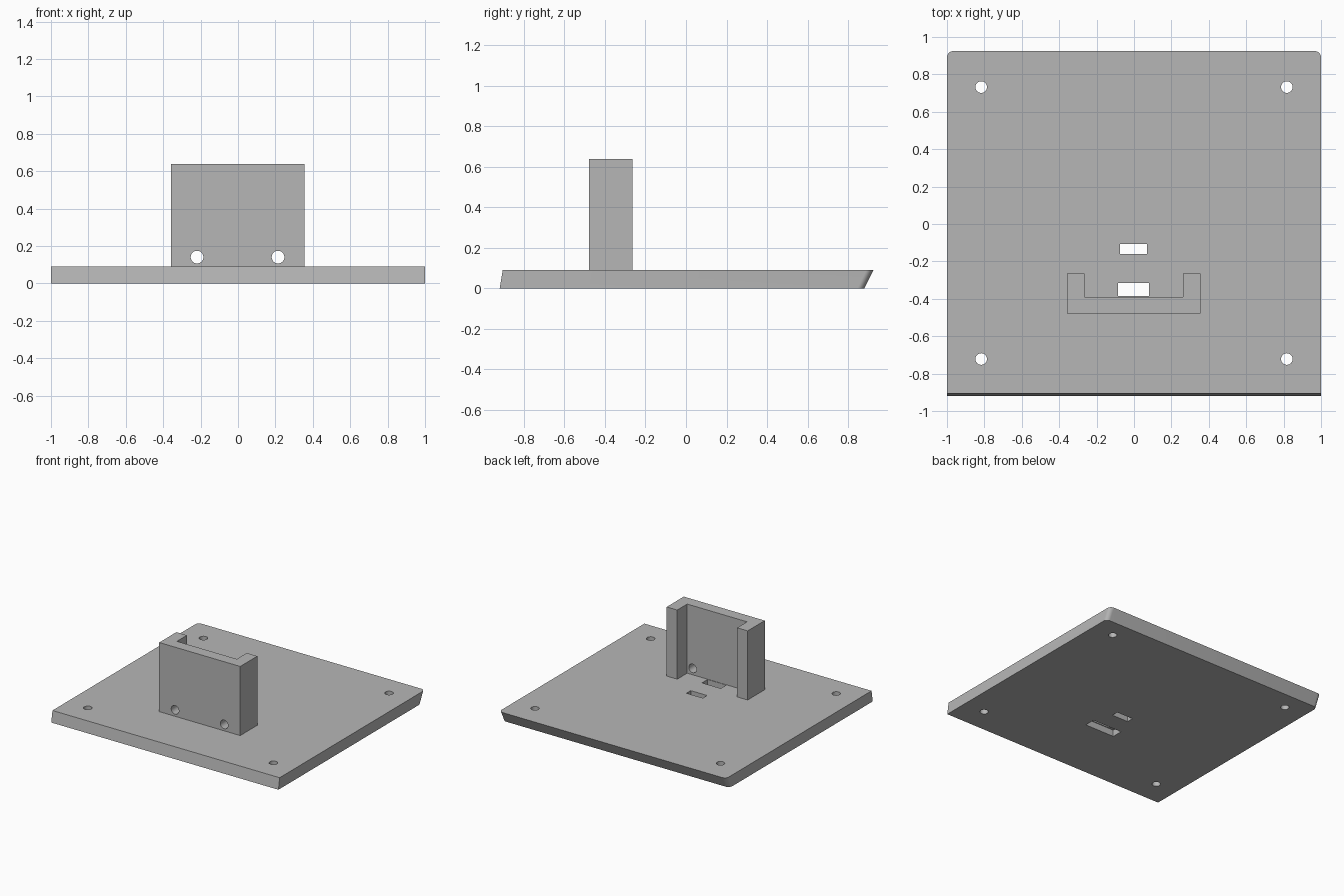
import bpy
import bmesh
from math import cos, sin, pi, radians
from mathutils import Matrix

if "Cube" in bpy.data.objects:
    bpy.data.objects.remove(bpy.data.objects["Cube"], do_unlink=True)

GREY = (0.47, 0.47, 0.47, 1.0)
grey = bpy.data.materials.new("plain_grey")
grey.use_nodes = True
grey.diffuse_color = GREY
grey.node_tree.nodes["Principled BSDF"].inputs["Base Color"].default_value = GREY

PLATE_TOP = 0.09
BRACKET_TOP = 0.64


def add_object(name, bm):
    bmesh.ops.recalc_face_normals(bm, faces=bm.faces)
    mesh = bpy.data.meshes.new(name)
    bm.to_mesh(mesh)
    bm.free()
    mesh.materials.append(grey)
    obj = bpy.data.objects.new(name, mesh)
    bpy.context.collection.objects.link(obj)
    return obj


def loft(name, lower, upper, z0, z1):
    """Solid between two outlines with the same number of points."""
    bm = bmesh.new()
    a = [bm.verts.new((x, y, z0)) for x, y in lower]
    b = [bm.verts.new((x, y, z1)) for x, y in upper]
    bm.faces.new(a)
    bm.faces.new(b)
    n = len(a)
    for i in range(n):
        j = (i + 1) % n
        bm.faces.new((a[i], a[j], b[j], b[i]))
    return add_object(name, bm)


def box(name, x0, x1, y0, y1, z0, z1):
    outline = [(x0, y0), (x1, y0), (x1, y1), (x0, y1)]
    return loft(name, outline, outline, z0, z1)


def cylinder(name, centre, radius, depth, along_y=False):
    bm = bmesh.new()
    turn = Matrix.Rotation(pi / 2, 4, 'X') if along_y else Matrix()
    bmesh.ops.create_cone(bm, cap_ends=True, segments=32, radius1=radius,
                          radius2=radius, depth=depth,
                          matrix=Matrix.Translation(centre) @ turn)
    return add_object(name, bm)


def cut(target, cutter):
    """Subtract the cutter from the target, then discard the cutter."""
    cutter.hide_render = True
    mod = target.modifiers.new("cut", 'BOOLEAN')
    mod.operation = 'DIFFERENCE'
    mod.solver = 'EXACT'
    mod.object = cutter
    bpy.context.view_layer.objects.active = target
    bpy.ops.object.modifier_apply(modifier=mod.name)
    bpy.data.objects.remove(cutter, do_unlink=True)


def smooth(obj):
    bpy.ops.object.select_all(action='DESELECT')
    obj.select_set(True)
    bpy.context.view_layer.objects.active = obj
    bpy.ops.object.shade_smooth_by_angle(angle=radians(30))


def plate_outline(front, back, radius=0.035, steps=8):
    """Square front corners, rounded back corners."""
    points = [(-1, front), (1, front)]
    for side, start in ((1, 0), (-1, pi / 2)):
        for i in range(steps + 1):
            t = start + pi / 2 * i / steps
            points.append((side * (1 - radius) + radius * cos(t),
                           back - radius + radius * sin(t)))
    return points


# Base plate with raked front and back edges
plate = loft("base_plate", plate_outline(-0.92, 0.88),
             plate_outline(-0.905, 0.925), 0, PLATE_TOP)

# Corner screw holes
for x in (-0.817, 0.817):
    for y in (-0.722, 0.732):
        cut(plate, cylinder("screw_hole", (x, y, 0.045), 0.031, 0.4))

# Rear slot, and front slot with a wider pocket underneath
cut(plate, box("rear_slot", -0.074, 0.07, -0.16, -0.106, -0.1, 0.2))
cut(plate, box("front_slot", -0.085, 0.08, -0.385, -0.315, -0.1, 0.2))
cut(plate, box("slot_pocket", -0.132, 0.128, -0.392, -0.305, -0.1, 0.052))
smooth(plate)

# Upright U-shaped bracket, open towards the back
L, R, FRONT, BACK, INNER = -0.358, 0.355, -0.479, -0.264, -0.389
channel = [(L, FRONT), (R, FRONT), (R, BACK), (0.262, BACK),
           (0.262, INNER), (-0.265, INNER), (-0.265, BACK), (L, BACK)]
bracket = loft("upright_bracket", channel, channel, PLATE_TOP, BRACKET_TOP)

# Pair of holes through the bracket wall
for x in (-0.219, 0.214):
    cut(bracket, cylinder("wall_hole", (x, -0.43, 0.141), 0.034, 0.3, True))
smooth(bracket)
